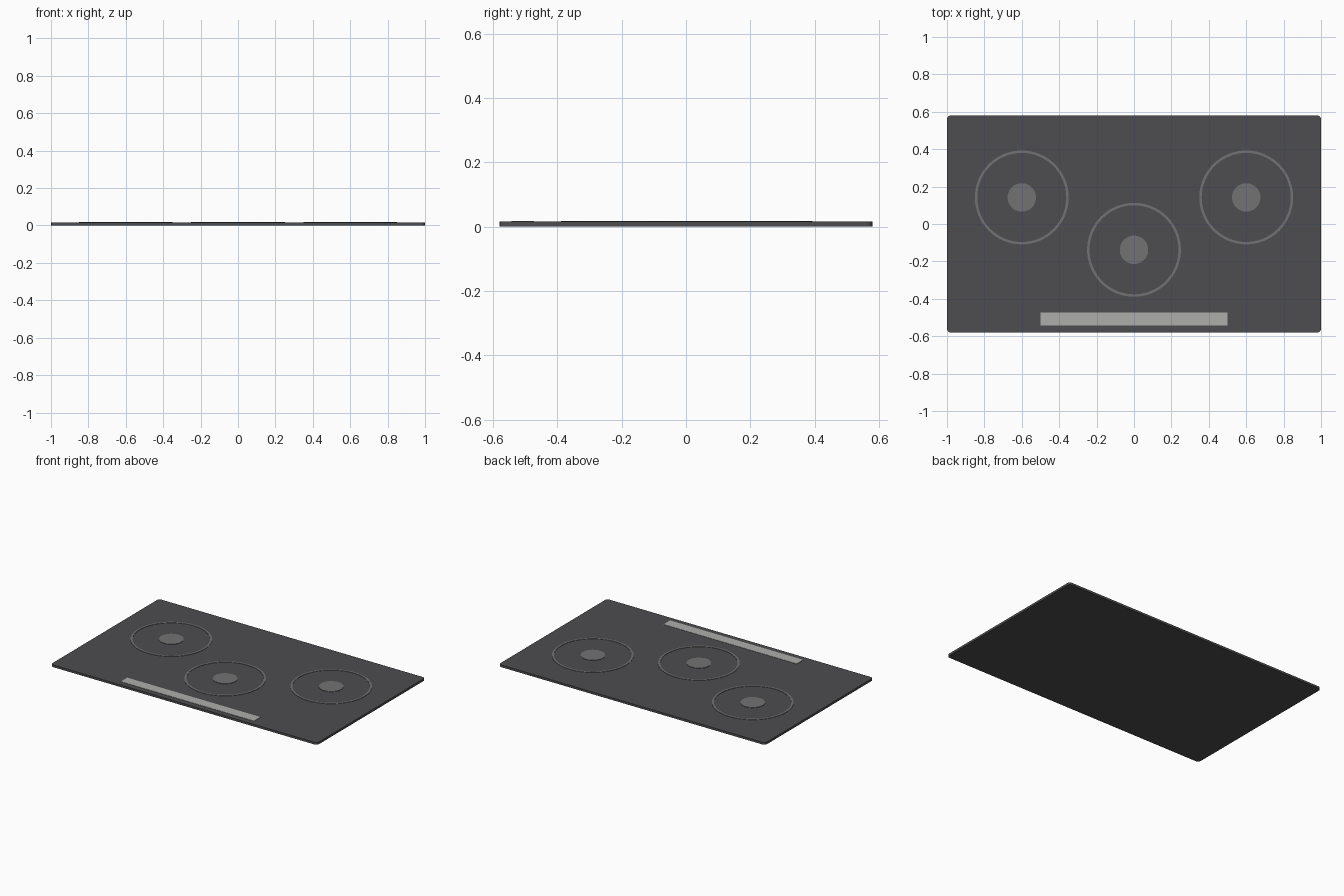
import bpy, bmesh, math

if "Cube" in bpy.data.objects:
    bpy.data.objects.remove(bpy.data.objects["Cube"])

def material(name, c):
    m = bpy.data.materials.new(name)
    m.diffuse_color = (*c, 1)
    m.use_nodes = True
    m.node_tree.nodes["Principled BSDF"].inputs["Base Color"].default_value = m.diffuse_color
    return m

GLASS = material("dark_glass", (0.075, 0.075, 0.08))
MARK = material("marking_grey", (0.17, 0.17, 0.175))
PANEL = material("panel_grey", (0.42, 0.42, 0.41))
TOP = 0.015      # height of the glass surface

def make(name, bm, mat):
    bmesh.ops.recalc_face_normals(bm, faces=bm.faces)
    me = bpy.data.meshes.new(name)
    bm.to_mesh(me)
    bm.free()
    me.materials.append(mat)
    ob = bpy.data.objects.new(name, me)
    bpy.context.collection.objects.link(ob)
    bpy.ops.object.select_all(action='DESELECT')
    bpy.context.view_layer.objects.active = ob
    ob.select_set(True)
    bpy.ops.object.shade_smooth_by_angle(angle=math.radians(35))
    return ob

def slab(name, x0, x1, y0, y1, z0, z1, mat, radius=0):
    bm = bmesh.new()
    bmesh.ops.create_cube(bm, size=1)
    for v in bm.verts:
        v.co.x = x1 if v.co.x > 0 else x0
        v.co.y = y1 if v.co.y > 0 else y0
        v.co.z = z1 if v.co.z > 0 else z0
    if radius:
        upright = [e for e in bm.edges
                   if abs(e.verts[0].co.z - e.verts[1].co.z) > 1e-4]
        bmesh.ops.bevel(bm, geom=upright, offset=radius, segments=6,
                        profile=0.5, affect='EDGES')
    return make(name, bm, mat)

def lathe(name, profile, centre, mat, closed, n=64):
    """Spin a (radius, z) profile about a vertical axis."""
    bm = bmesh.new()
    rings = [[bm.verts.new((centre[0] + r * math.cos(2 * math.pi * i / n),
                            centre[1] + r * math.sin(2 * math.pi * i / n), z))
              for i in range(n)] for r, z in profile]
    pairs = list(zip(rings, rings[1:] + rings[:1])) if closed else list(zip(rings, rings[1:]))
    for a, b in pairs:
        for i in range(n):
            j = (i + 1) % n
            bm.faces.new((a[i], a[j], b[j], b[i]))
    if not closed:
        bm.faces.new(rings[0])
        bm.faces.new(rings[-1])
    return make(name, bm, mat)

# Glass plate with rounded corners
slab("glass_plate", -1, 1, -0.58, 0.58, 0, TOP, GLASS, 0.02)

# Three cooking zones: thin outer ring and centre disc
low, high = TOP - 0.003, TOP + 0.0025
for side, centre in (("left", (-0.6, 0.142)), ("right", (0.6, 0.142)),
                     ("middle", (0, -0.138))):
    lathe(side + "_zone_ring",
          [(0.238, low), (0.251, low), (0.251, high), (0.238, high)],
          centre, MARK, True)
    lathe(side + "_zone_disc", [(0.076, low), (0.076, high)], centre, MARK, False)

# Touch control strip along the front
slab("control_strip", -0.5, 0.5, -0.543, -0.473, low, TOP + 0.002, PANEL)
